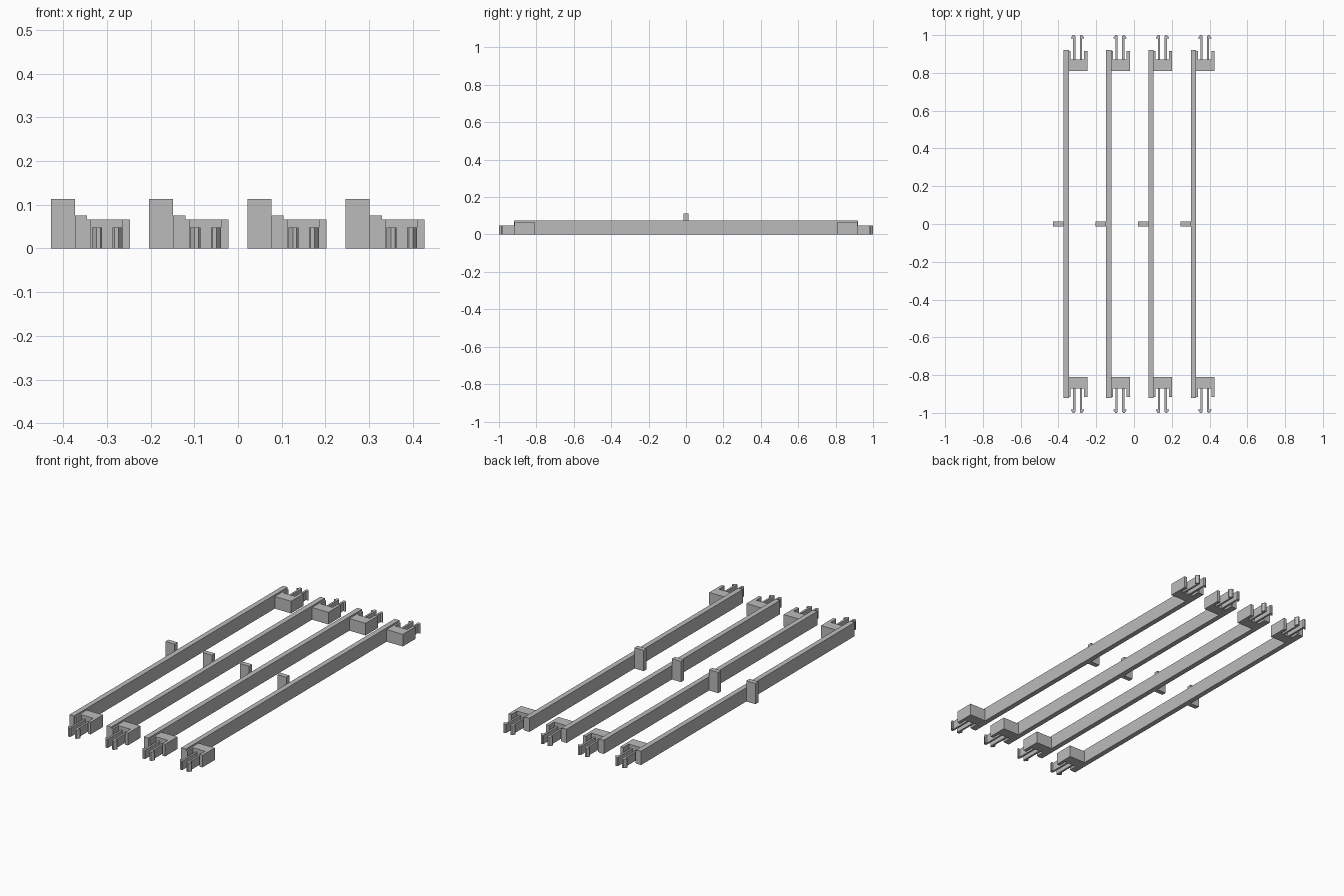
import bpy, bmesh

cube = bpy.data.objects.get("Cube")
if cube:
    bpy.data.objects.remove(cube, do_unlink=True)

gray = bpy.data.materials.new("plain gray")
gray.use_nodes = True
gray.diffuse_color = (0.5, 0.5, 0.5, 1)
gray.node_tree.nodes["Principled BSDF"].inputs["Base Color"].default_value = (0.5, 0.5, 0.5, 1)


def extrude(name, outline, height, x, mirror_y=False):
    """Extrude a plan outline up from the ground, optionally mirrored to the back."""
    bm = bmesh.new()
    face = bm.faces.new([bm.verts.new((px, py, 0)) for px, py in outline])
    up = bmesh.ops.extrude_face_region(bm, geom=[face])
    bmesh.ops.translate(bm, vec=(0, 0, height),
                        verts=[v for v in up["geom"] if isinstance(v, bmesh.types.BMVert)])
    bmesh.ops.recalc_face_normals(bm, faces=bm.faces)
    mesh = bpy.data.meshes.new(name)
    bm.to_mesh(mesh)
    bm.free()
    mesh.materials.append(gray)
    obj = bpy.data.objects.new(name, mesh)
    obj.location.x = x
    bpy.context.collection.objects.link(obj)
    if mirror_y:
        mod = obj.modifiers.new("both ends", "MIRROR")
        mod.use_axis = (False, True, False)
        mod.use_mirror_merge = False
    return obj


def rect(x0, x1, y0, y1):
    return [(x0, y0), (x1, y0), (x1, y1), (x0, y1)]


# U-shaped end block with an ear on each side of the clip
BLOCK = [(0.083, -0.81), (0.181, -0.81), (0.181, -0.917), (0.164, -0.917),
         (0.164, -0.87), (0.092, -0.87), (0.092, -0.917), (0.083, -0.917)]

# Snap prong measured outward from the clip centre, with an arrow barb
PRONG = [(0.012, -0.87), (0.023, -0.87), (0.023, -0.981), (0.035, -0.981),
         (0.035, -0.986), (0.025, -1.0), (0.016, -1.0), (0.012, -0.995)]
CLIP_CENTRE = 0.129

for i in range(4):
    x = -0.428 + i * 0.2247
    tag = f"_{i + 1}"
    extrude("long_bar" + tag, rect(0.055, 0.083, -0.92, 0.92), 0.075, x)
    extrude("middle_tab" + tag, rect(0, 0.055, -0.013, 0.013), 0.113, x)
    extrude("end_block" + tag, BLOCK, 0.066, x, True)
    for side, word in ((-1, "right"), (1, "left")):
        outline = [(CLIP_CENTRE + side * px, py) for px, py in PRONG]
        extrude(word + "_prong" + tag, outline, 0.048, x, True)
